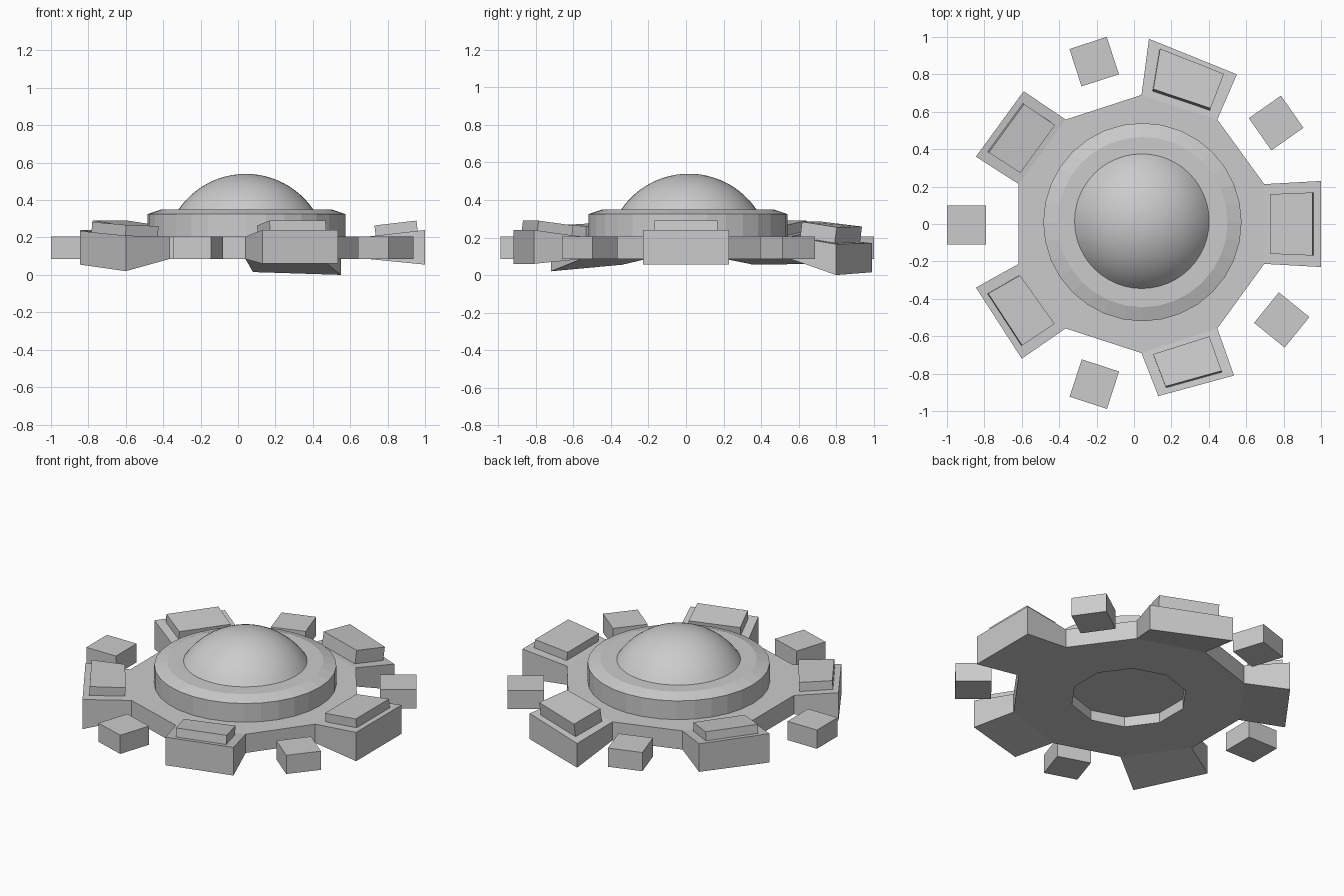
import bpy, bmesh
from math import radians, sin, cos, tau
from mathutils import Matrix, Vector

if "Cube" in bpy.data.objects:
    bpy.data.objects.remove(bpy.data.objects["Cube"])

grey = bpy.data.materials.new("light_grey")
grey.use_nodes = True
grey.diffuse_color = (0.6, 0.6, 0.6, 1)
grey.node_tree.nodes["Principled BSDF"].inputs["Base Color"].default_value = (0.6, 0.6, 0.6, 1)


def finish(name, bm):
    bmesh.ops.recalc_face_normals(bm, faces=bm.faces)
    mesh = bpy.data.meshes.new(name)
    bm.to_mesh(mesh)
    bm.free()
    mesh.materials.append(grey)
    obj = bpy.data.objects.new(name, mesh)
    bpy.context.collection.objects.link(obj)
    return obj


def ring(bm, centre, radius, z, sides, start=0.0):
    cx, cy = centre
    return [bm.verts.new((cx + radius * cos(start + tau * i / sides),
                          cy + radius * sin(start + tau * i / sides), z))
            for i in range(sides)]


def bridge(bm, low, high):
    n = len(low)
    for i in range(n):
        j = (i + 1) % n
        bm.faces.new((low[i], low[j], high[j], high[i]))


def stacked(name, centre, profile, sides):
    """Stack of rings closed at both ends, from (radius, height) pairs."""
    bm = bmesh.new()
    rings = [ring(bm, centre, r, z, sides) for r, z in profile]
    for low, high in zip(rings, rings[1:]):
        bridge(bm, low, high)
    bm.faces.new(rings[0])
    bm.faces.new(rings[-1])
    return finish(name, bm)


# Outer corners of each flared arm: x, y, bottom, top
HULL = (0.04, 0.0)
ARMS = [
    ((1, -.23, .055, .24), (1, .23, .055, .24)),
    ((.55, .8, 0, .165), (.08, .99, .015, .17)),
    ((-.59, .71, .06, .24), (-.845, .36, .055, .24)),
    ((-.845, -.34, .055, .235), (-.6, -.72, .02, .21)),
    ((.13, -.92, .06, .24), (.535, -.81, .06, .24)),
]

# Ten-sided hull with a recessed underside and five arms
bm = bmesh.new()
start = radians(-18)
top = ring(bm, HULL, .69, .205, 10, start)
low = ring(bm, HULL, .69, .085, 10, start)
rim = ring(bm, HULL, .34, .085, 10, start)
roof = ring(bm, HULL, .34, .15, 10, start)
bm.faces.new(top)
bm.faces.new(roof)
bridge(bm, low, rim)
bridge(bm, rim, roof)
arm_tops = []
for i in range(10):
    j = (i + 1) % 10
    if i % 2:
        bm.faces.new((low[i], low[j], top[j], top[i]))
        continue
    c, d = ARMS[i // 2]
    cl, dl = (bm.verts.new((p[0], p[1], p[2])) for p in (c, d))
    ct, dt = (bm.verts.new((p[0], p[1], p[3])) for p in (c, d))
    bm.faces.new((top[i], ct, dt, top[j]))
    bm.faces.new((low[j], dl, cl, low[i]))
    bm.faces.new((cl, dl, dt, ct))
    bm.faces.new((low[i], cl, ct, top[i]))
    bm.faces.new((dl, low[j], top[j], dt))
    arm_tops.append([v.co.copy() for v in (top[i], ct, dt, top[j])])
finish("hull", bm)

# Raised pad on each arm, inset from its top and lifted along the slope
for k, (a, c, d, b) in enumerate(arm_tops):
    normal = (d - a).cross(b - c).normalized()
    height = .085 if k == 1 else .055
    corners = [a.lerp(c, u).lerp(b.lerp(d, u), v)
               for u, v in ((.13, .13), (.87, .13), (.87, .87), (.13, .87))]
    bm = bmesh.new()
    base = [bm.verts.new(p - normal * .008) for p in corners]
    lid = [bm.verts.new(p + normal * height) for p in corners]
    bridge(bm, base, lid)
    bm.faces.new(base)
    bm.faces.new(lid)
    finish(f"arm_pad_{k + 1}", bm)

# Loose blocks between the arms
BLOCKS = [(.76, .54, 35), (-.213, .868, 18), (-.895, -.005, 0),
          (-.212, -.856, -18), (.79, -.513, -39)]
for k, (x, y, turn) in enumerate(BLOCKS):
    bm = bmesh.new()
    place = (Matrix.Translation((x, y, .145)) @ Matrix.Rotation(radians(turn), 4, 'Z')
             @ Matrix.Diagonal((.21, .21, .12, 1)))
    bmesh.ops.create_cube(bm, size=1, matrix=place)
    finish(f"block_{k + 1}", bm)

# Drum with a chamfered top edge
stacked("drum", (.045, .01), [(.53, .2), (.53, .325), (.455, .35)], 32)

# Smooth dome: a shallow spherical cap
RADIUS, CENTRE_Z, STEPS = .436, .104, 12
span = radians(56)
cap = [(RADIUS * sin(span * (1 - s / STEPS)), CENTRE_Z + RADIUS * cos(span * (1 - s / STEPS)))
       for s in range(STEPS)]
dome = stacked("dome", (.042, .015), cap, 48)
bpy.context.view_layer.objects.active = dome
dome.select_set(True)
bpy.ops.object.shade_smooth_by_angle(angle=radians(40))
